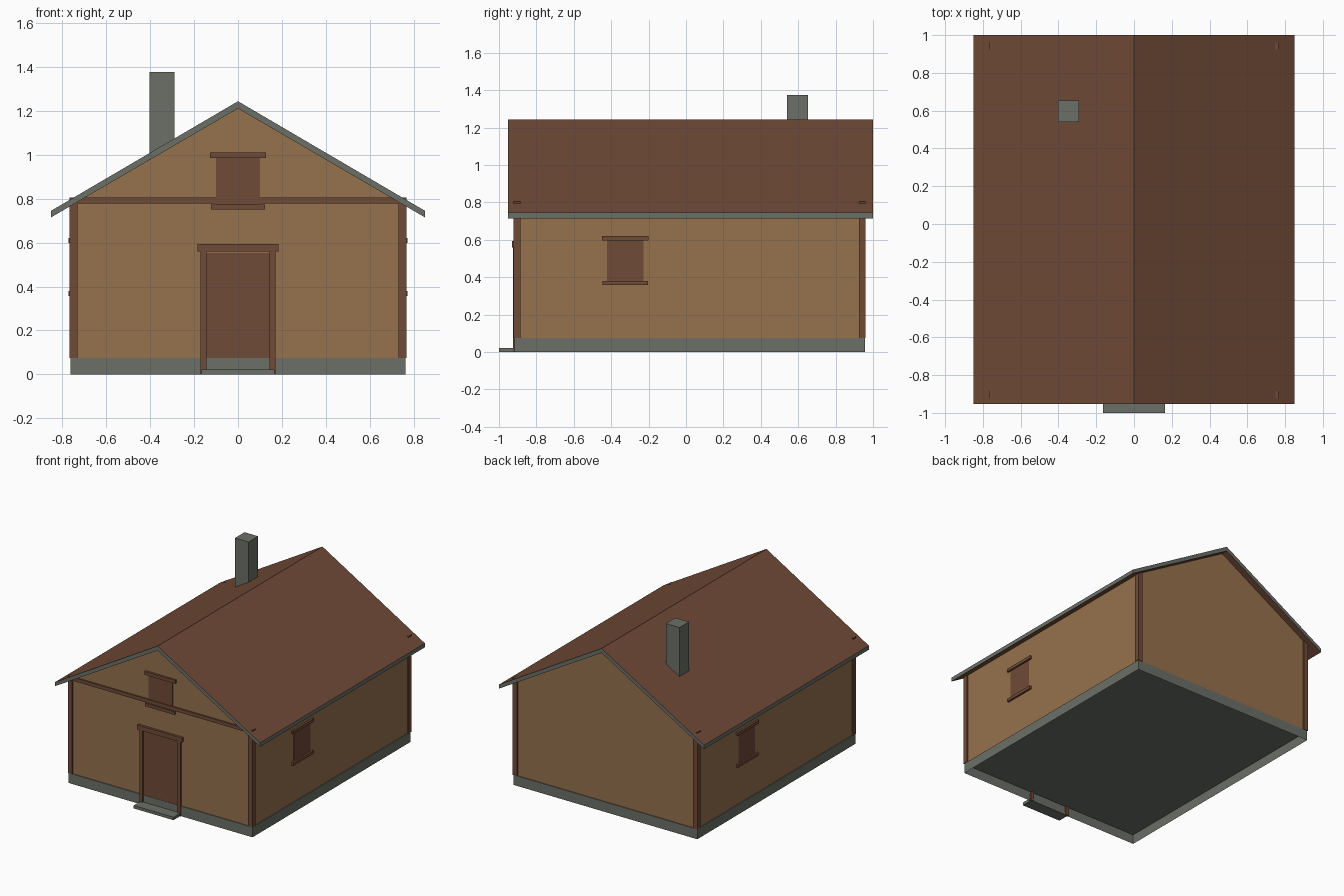
import bpy, bmesh

cube = bpy.data.objects.get("Cube")
if cube:
    bpy.data.objects.remove(cube, do_unlink=True)


def material(name, rgb):
    m = bpy.data.materials.new(name)
    m.use_nodes = True
    m.diffuse_color = (*rgb, 1)
    m.node_tree.nodes["Principled BSDF"].inputs["Base Color"].default_value = (*rgb, 1)
    return m


OCHRE = material("ochre_wall", (0.305, 0.168, 0.074))
BROWN = material("brown_wood", (0.162, 0.069, 0.039))
GREY = material("grey_stone", (0.15, 0.159, 0.136))


def finish(name, bm, *mats):
    bmesh.ops.recalc_face_normals(bm, faces=bm.faces)
    mesh = bpy.data.meshes.new(name)
    bm.to_mesh(mesh)
    bm.free()
    for m in mats:
        mesh.materials.append(m)
    obj = bpy.data.objects.new(name, mesh)
    bpy.context.collection.objects.link(obj)
    return obj


def box_mesh(x, y, z):
    bm = bmesh.new()
    bmesh.ops.create_cube(bm, size=1)
    for v in bm.verts:
        v.co = [r[0] if c < 0 else r[1] for c, r in zip(v.co, (x, y, z))]
    return bm


def box(name, x, y, z, mat):
    return finish(name, box_mesh(x, y, z), mat)


def prism(profile, y0, y1):
    """Extrude an x-z outline along y."""
    bm = bmesh.new()
    face = bm.faces.new([bm.verts.new((x, y0, z)) for x, z in profile])
    ext = bmesh.ops.extrude_face_region(bm, geom=[face])["geom"]
    for v in ext:
        if isinstance(v, bmesh.types.BMVert):
            v.co.y = y1
    bmesh.ops.recalc_face_normals(bm, faces=bm.faces)
    return bm


FRONT, BACK, SIDE = -0.912, 0.95, 0.757

# Stone plinth, hollow underneath
bm = box_mesh((-0.763, 0.763), (-0.918, 0.956), (0, 0.075))
base = [f for f in bm.faces if f.calc_center_median().z < 0.01]
bmesh.ops.inset_region(bm, faces=base, thickness=0.006)
for v in base[0].verts:
    v.co.z = 0.068
finish("plinth", bm, GREY)

# House body with gables
finish("walls", prism([(-SIDE, 0.07), (SIDE, 0.07), (SIDE, 0.775),
                       (0, 1.215), (-SIDE, 0.775)], FRONT, BACK), OCHRE)

# Roof: brown slopes, grey edges
bm = prism([(-0.85, 0.745), (0, 1.243), (0.85, 0.745),
            (0.85, 0.715), (0, 1.21), (-0.85, 0.715)], -0.953, 1.0)
for f in bm.faces:
    f.material_index = 0 if abs(f.normal.z) > 0.3 else 1
finish("roof", bm, BROWN, GREY)

# Chimney and doorstep
box("chimney", (-0.403, -0.29), (0.54, 0.653), (0.9, 1.375), GREY)
box("doorstep", (-0.165, 0.165), (-1.0, -0.91), (0, 0.022), GREY)

# Corner posts
for side, sx in (("right", -1), ("left", 1)):
    x = sorted((sx * 0.73, sx * 0.766))
    box("front_post_" + side, x, (-0.922, -0.885), (0.075, 0.804), BROWN)
    box("back_post_" + side, x, (0.924, 0.96), (0.075, 0.804), BROWN)
    # Door jambs
    x = sorted((sx * 0.143, sx * 0.17))
    box("door_jamb_" + side, x, (-0.926, -0.905), (0, 0.56), BROWN)

# Front beam and door
box("gable_beam", (-0.766, 0.766), (-0.922, -0.9), (0.777, 0.804), BROWN)
box("door", (-0.143, 0.143), (-0.916, -0.908), (0.075, 0.553), BROWN)
box("door_lintel", (-0.185, 0.185), (-0.93, -0.905), (0.56, 0.594), BROWN)

# Gable window
box("gable_shutter", (-0.1, 0.1), (-0.916, -0.908), (0.773, 0.985), BROWN)
box("gable_window_head", (-0.127, 0.127), (-0.928, -0.905), (0.985, 1.01), BROWN)
box("gable_window_sill", (-0.122, 0.122), (-0.928, -0.905), (0.75, 0.773), BROWN)

# One window on each long side, placed at opposite ends
for side, sx, y in (("left", 1, -0.325), ("right", -1, 0.362)):
    def plate(name, out, half, z):
        x = sorted((sx * 0.75, sx * out))
        box(f"{name}_{side}", x, (y - half, y + half), z, BROWN)
    plate("side_shutter", 0.759, 0.098, (0.38, 0.597))
    plate("side_window_head", 0.772, 0.125, (0.597, 0.62))
    plate("side_window_sill", 0.772, 0.121, (0.358, 0.38))
